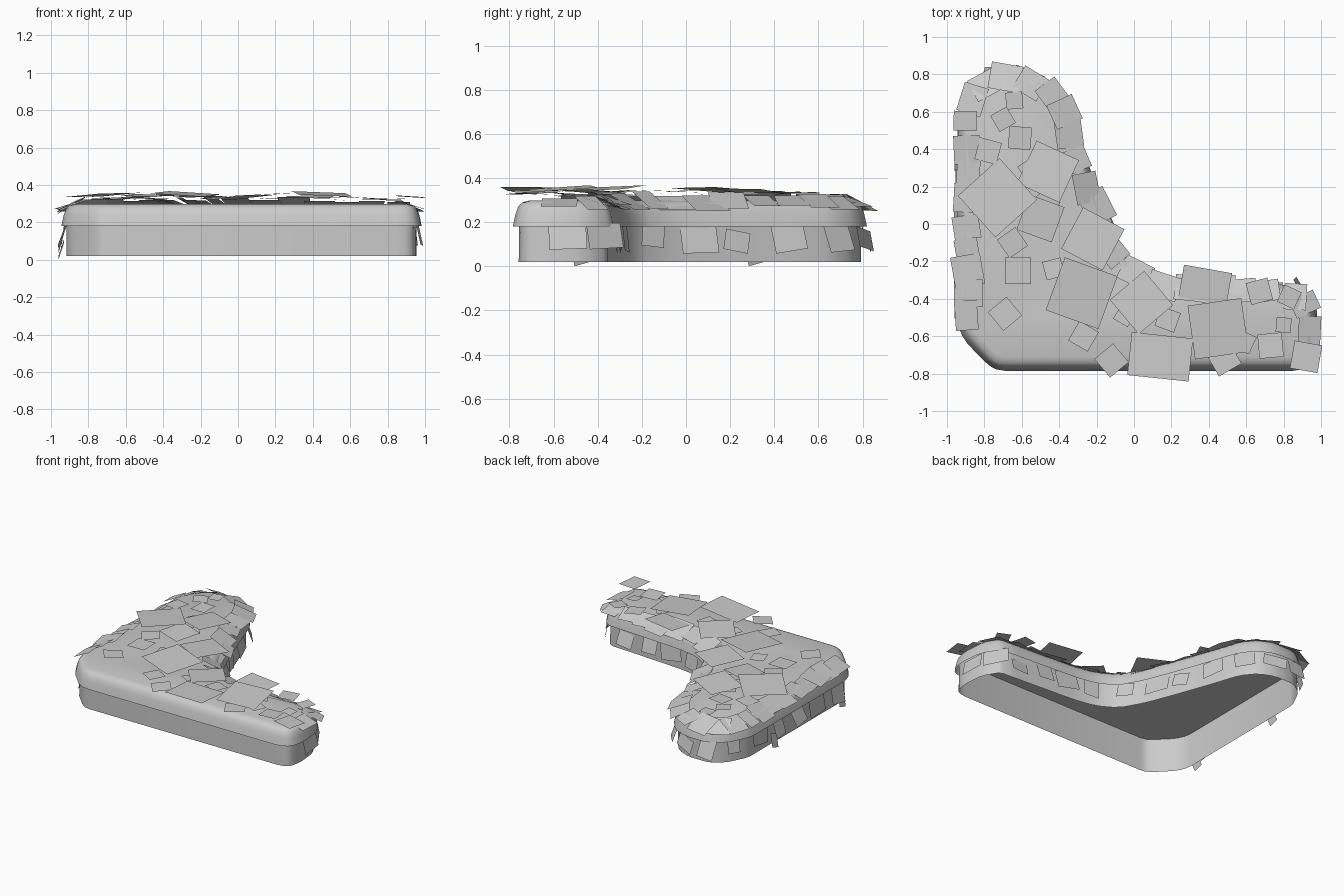
import bpy, bmesh, math, random
from mathutils import Vector, Matrix

random.seed(4)
cube = bpy.data.objects.get("Cube")
if cube:
    bpy.data.objects.remove(cube, do_unlink=True)

grey = bpy.data.materials.new("plain grey")
grey.use_nodes = True
colour = (0.6, 0.6, 0.6, 1)
grey.diffuse_color = colour
grey.node_tree.nodes["Principled BSDF"].inputs["Base Color"].default_value = colour

UP = Vector((0, 0, 1))

# Boomerang outline, counter-clockwise from the front corner
OUTLINE = [Vector((x, y, 0)) for x, y in [
    (-.72, -.785), (.88, -.785), (.96, -.75), (.985, -.64), (.97, -.46), (.89, -.33),
    (.7, -.32), (.25, -.29), (.1, -.26), (-.02, -.19), (-.11, -.03), (-.2, .2),
    (-.29, .45), (-.36, .66), (-.45, .77), (-.57, .82), (-.75, .82), (-.86, .74),
    (-.94, .58), (-.945, -.53), (-.91, -.62), (-.78, -.755)]]


def soften(points):
    """Cut short bits off every corner."""
    result = []
    for i, p in enumerate(points):
        for near in (points[i - 1], points[(i + 1) % len(points)]):
            step = near - p
            result.append(p + step.normalized() * min(step.length * .25, .03))
    return result


def outward(points, i):
    along = (points[(i + 1) % len(points)] - points[i - 1]).normalized()
    return along.cross(UP)


def ring(points, inset, z):
    return [p - outward(points, i) * inset + UP * z for i, p in enumerate(points)]


def finish(name, bm, smooth=False):
    mesh = bpy.data.meshes.new(name)
    bm.to_mesh(mesh)
    bm.free()
    mesh.materials.append(grey)
    obj = bpy.data.objects.new(name, mesh)
    bpy.context.collection.objects.link(obj)
    if smooth:
        bpy.ops.object.select_all(action='DESELECT')
        obj.select_set(True)
        bpy.context.view_layer.objects.active = obj
        bpy.ops.object.shade_smooth_by_angle(angle=math.radians(40))


def shell(name, profile):
    """Stack inset rings of the outline, then close the top."""
    bm = bmesh.new()
    points = soften(OUTLINE)
    rows = [[bm.verts.new(v) for v in ring(points, d, z)] for d, z in profile]
    for low, high in zip(rows, rows[1:]):
        for i in range(len(low)):
            j = (i + 1) % len(low)
            bm.faces.new((low[i], low[j], high[j], high[i]))
    bm.faces.new(rows[-1])
    finish(name, bm, True)


def card(bm, centre, u, v):
    corners = [centre - u - v, centre + u - v, centre + u + v, centre - u + v]
    bm.faces.new([bm.verts.new(c) for c in corners])


# Open-bottomed wall and the overhanging rounded cap
shell("base_wall", [(.027, .02), (.03, .27)])
shell("top_cap", [(0, .18), (.012, .235), (.024, .27), (.042, .289), (.075, .298)])

# Loose tiles on top: centre x, centre y, size (hundredths), turn (degrees)
SQUARE_TILES = [
    (-73, 14, 30, 42), (-46, 28, 25, -25), (-28, -37, 30, -20),
    (-22, -8, 25, -28), (4, -42, 24, 40), (45, -56, 29, 8),
    (-64, 66, 9, 5), (-70, 56, 10, 30), (-61, 46, 12, -5), (-54, 29, 12, 35),
    (-78, 39, 12, -15), (-47, 12, 11, 40), (-50, 3, 20, -20), (-65, -10, 12, 35),
    (-62, -25, 14, 0), (-69, -48, 13, 40), (-43, -24, 10, 15), (-27, -60, 12, -30),
    (-12, -73, 13, 40), (-5, -49, 9, -30), (18, -51, 11, -20), (53, -48, 8, 35),
    (45, -57, 8, 30), (48, -72, 14, 30), (73, -65, 13, 5), (59, -63, 10, -25),
    (80, -54, 8, -5), (92, -71, 15, -10), (67, -36, 12, 15), (83, -39, 10, -25)]
OBLONG_TILES = [(14, -71, 33, -6), (38, -33, 26, -10)]


def top_tiles(name, tiles, aspect):
    bm = bmesh.new()
    for x, y, size, turn in tiles:
        tilt = Matrix.Rotation(random.uniform(-.07, .07), 3, 'X') @ \
            Matrix.Rotation(random.uniform(-.07, .07), 3, 'Y')
        spin = tilt @ Matrix.Rotation(math.radians(turn), 3, 'Z')
        half = size / 200
        height = .311 + size * .001 + random.uniform(0, .015)
        card(bm, Vector((x / 100, y / 100, height)), spin @ Vector((half, 0, 0)),
             spin @ Vector((0, half * aspect, 0)))
    finish(name, bm)


top_tiles("square_top_tiles", SQUARE_TILES, 1)
top_tiles("oblong_top_tiles", OBLONG_TILES, .7)


def edge_tiles(name, spacing, place):
    """Walk round the back of the outline and set a tile at each step."""
    bm = bmesh.new()
    path = OUTLINE[3:20]
    carry = spacing / 2
    for a, b in zip(path, path[1:]):
        along = (b - a).normalized()
        while carry < (b - a).length:
            place(bm, a + along * carry, along, along.cross(UP))
            carry += spacing * random.uniform(.8, 1.2)
        carry -= (b - a).length
    finish(name, bm)


def rim_tile(bm, p, along, out):
    slope = (out - UP * random.uniform(.3, .6)).normalized()
    twist = Matrix.Rotation(random.uniform(-.2, .2), 3, out.cross(along))
    half = random.uniform(.05, .09)
    card(bm, p - out * random.uniform(.03, .06) + UP * random.uniform(.285, .3),
         twist @ along * half, twist @ slope * -random.uniform(.06, .085))


def wall_tile(bm, p, along, out):
    hang = (UP - out * random.uniform(.1, .4)).normalized()
    twist = Matrix.Rotation(random.uniform(-.2, .2), 3, out)
    half = random.uniform(.045, .09)
    card(bm, p - out * .005 + UP * random.uniform(.11, .14),
         twist @ along * half, twist @ hang * random.uniform(.045, .075))


edge_tiles("rim_tiles", .14, rim_tile)
edge_tiles("wall_tiles", .21, wall_tile)

# Tiles hanging to the ground on the right side
bm = bmesh.new()
for y in (-.48, .31):
    card(bm, Vector((-.945, y, .055)), Vector((0, .035, .01)), Vector((.015, -.01, .045)))
finish("low_tiles", bm)
